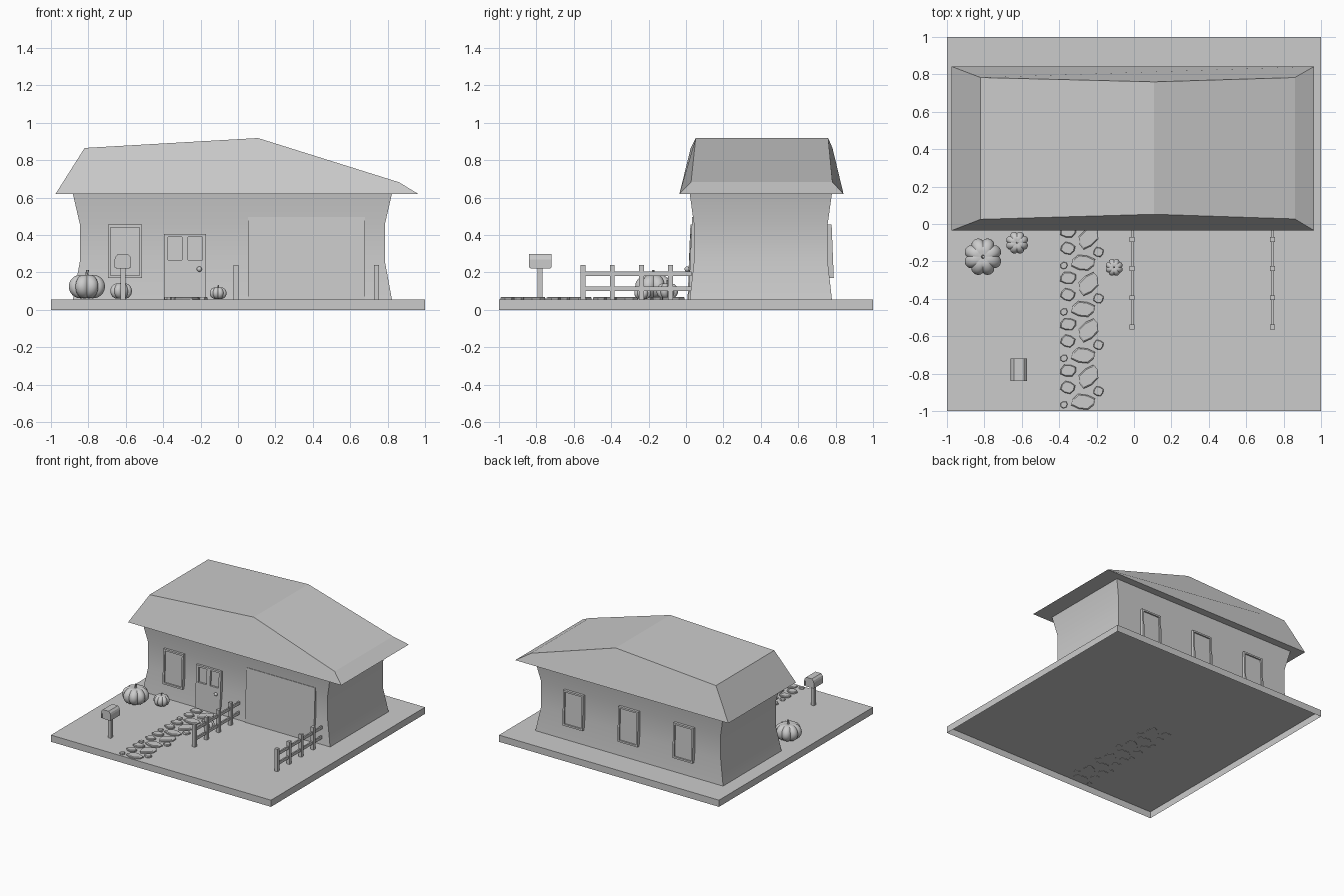
import bpy, bmesh, math
from math import sin, cos, pi

if "Cube" in bpy.data.objects:
    bpy.data.objects.remove(bpy.data.objects["Cube"])

G = 0.055  # lawn height


def make(name, verts, faces, smooth=None):
    me = bpy.data.meshes.new(name)
    me.from_pydata(verts, [], faces)
    bm = bmesh.new()
    bm.from_mesh(me)
    bmesh.ops.recalc_face_normals(bm, faces=bm.faces)
    bm.to_mesh(me)
    bm.free()
    if smooth:
        me.polygons.foreach_set("use_smooth", [True] * len(me.polygons))
        me.set_sharp_from_angle(angle=math.radians(smooth))
    ob = bpy.data.objects.new(name, me)
    bpy.context.collection.objects.link(ob)
    return ob


def loft(name, rings, cap_start=True, cap_end=True, smooth=None):
    n = len(rings[0])
    verts = [v for r in rings for v in r]
    faces = [(i * n + j, i * n + (j + 1) % n, (i + 1) * n + (j + 1) % n, (i + 1) * n + j)
             for i in range(len(rings) - 1) for j in range(n)]
    if cap_start:
        faces.append(tuple(range(n))[::-1])
    if cap_end:
        faces.append(tuple(range(len(verts) - n, len(verts))))
    return make(name, verts, faces, smooth)


def rect(x0, x1, y0, y1, z):
    return [(x0, y0, z), (x1, y0, z), (x1, y1, z), (x0, y1, z)]


def box(name, x0, x1, y0, y1, z0, z1, lean=0.0):
    # lean moves the box in y as it rises
    h = lean * (z1 - z0)
    return loft(name, [rect(x0, x1, y0, y1, z0), rect(x0, x1, y0 + h, y1 + h, z1)])


def panel(name, x0, x1, z0, z1, y, depth, zref, lean):
    # slab on a leaning facade; y is its outer face at height zref
    ya = y + lean * (z0 - zref)
    return box(name, x0, x1, *sorted((ya, ya + depth)), z0, z1, lean)


# Ground tray, open underneath
loft("ground", [rect(-1, 1, -1, 1, 0), rect(-1, 1, -1, 1, G)], cap_start=False)

# Waisted walls
loft("walls", [rect(-0.883 + i, 0.823 - i, 0.02 + i * .6, 0.78 - i * .6, z)
               for i, z in ((0, G), (.037, .255), (.037, .46), (0, .62))],
     cap_start=False, cap_end=False, smooth=40)

# Roof: eave rectangle rising to a bent ridge deck
eave = [(-0.975, .62), (0.963, .62)]
f = [(-0.82, .025, .865), (0.107, .052, .918), (0.86, .027, .682)]
b = [(-0.82, .783, .865), (0.107, .76, .918), (0.86, .783, .682)]
make("roof", rect(-0.975, 0.963, -0.035, 0.842, .62) + f + b,
     [(0, 3, 2, 1), (0, 1, 6, 5, 4), (3, 7, 8, 9, 2), (1, 2, 9, 6),
      (0, 4, 7, 3), (4, 5, 8, 7), (5, 6, 9, 8)])


# Windows: frame of four bars with a recessed pane
def window(name, xc, y, side):
    w, z0, z1, t = .091, .17, .455, .014
    lean = .04 * side
    a = (y, .03 * side, z0, lean)
    panel(name + "_frame_left", xc - w, xc - w + t, z0, z1, *a)
    panel(name + "_frame_right", xc + w - t, xc + w, z0, z1, *a)
    panel(name + "_frame_bottom", xc - w + t, xc + w - t, z0, z0 + t, *a)
    panel(name + "_frame_top", xc - w + t, xc + w - t, z1 - t, z1, *a)
    panel(name + "_pane", xc - w + t, xc + w - t, z0 + t, z1 - t,
          y + .012 * side, .012 * side, z0, lean)


window("front_window", -0.604, .012, 1)
for i, x in enumerate((.48, -.02, -.52)):
    window(f"back_window_{i}", x, .79, -1)

# Garage door
panel("garage_door", .053, .678, G, .497, .013, .03, G, .045)

# Front door: leaf, rails around two recessed lights, knob
D = (.008, .035, G, .045)
panel("door_lower", -.396, -.171, G, .267, *D)
for nm, x0, x1 in (("left", -.396, -.374), ("middle", -.30, -.267), ("right", -.19, -.171)):
    panel("door_stile_" + nm, x0, x1, .267, .39, *D)
panel("door_top", -.396, -.171, .39, .405, *D)
panel("door_panes", -.374, -.19, .267, .39, .023, .015, G, .045)
bpy.ops.mesh.primitive_uv_sphere_add(segments=16, ring_count=8, radius=.014, location=(-.207, .006, .217))
bpy.context.object.name = "door_knob"
bpy.ops.object.shade_smooth()

# Fences on both sides of the drive
for side, x in (("left", -.01), ("right", .74)):
    for k in range(4):
        y = -.55 + .156 * k
        box(f"fence_{side}_post_{k}", x - .013, x + .013, y - .013, y + .013, G, .24)
    for nm, z in (("lower", .1), ("upper", .18)):
        box(f"fence_{side}_{nm}_rail", x - .006, x + .006, -.55, .03, z, z + .024)

# Mailbox
box("mailbox_post", -.627, -.601, -.793, -.767, G, .225)
arch = [(-.036, .22), (.036, .22), (.036, .275), (-.036, .275)]
loft("mailbox_body", [[(-.615 + x, y, z) for x, z in arch] for y in (-.832, -.725)])
lid = [(-.044, .27), (-.044, .225), (-.036, .225), (-.036, .265), (.036, .265),
       (.036, .225), (.044, .225), (.044, .27), (.039, .285), (.026, .299), (-.026, .299), (-.039, .285)]
loft("mailbox_lid", [[(-.615 + x, y, z) for x, z in lid] for y in (-.839, -.718)])


# Pumpkins: eight-lobed squashed globes with a stem
def pumpkin(name, x, y, r, h):
    rings, n, m = [], 64, 16
    for i in range(m + 1):
        p = -pi / 2 + pi * (i + .3) / (m + .6)
        ring = []
        for j in range(n):
            a = 2 * pi * j / n
            rib = 1 - .16 * (1 - abs(sin(4 * a)) ** .7)
            rr = r * cos(p) ** .8 * rib
            zz = G + h / 2 + h / 2 * sin(p) * (1 - .18 * (1 - cos(p)) ** 4) * (.9 + .1 * rib)
            ring.append((x + rr * cos(a), y + rr * sin(a), zz))
        rings.append(ring)
    loft(name, rings, smooth=45)
    loft(name + "_stem", [[(x + r * (dx + s * cos(k * pi / 3)), y + r * s * sin(k * pi / 3), G + h * z)
                           for k in range(6)]
                          for s, z, dx in ((.13, .82, 0), (.07, 1.0, 0), (.08, 1.15, .04))])


pumpkin("pumpkin_large", -.808, -.175, .102, .138)
pumpkin("pumpkin_medium", -.625, -.1, .061, .09)
pumpkin("pumpkin_small", -.106, -.232, .047, .068)


# Stone path: one group of stones repeated towards the front
def stone(name, x, y, rx, ry, rot, n):
    def ring(s, z):
        pts = []
        for k in range(n):
            a = 2 * pi * (k + .5) / n
            w = s * (1 + .07 * sin(3 * k + n))
            u, v = rx * w * cos(a), ry * w * sin(a)
            pts.append((x + u * cos(rot) - v * sin(rot), max(-1, y + u * sin(rot) + v * cos(rot)), z))
        return pts
    loft(name, [ring(1, G - .003), ring(1, G + .009), ring(.86, G + .014)])


group = [("tilted", -.243, -.073, .068, .046, .9, 8), ("wide", -.272, -.207, .066, .043, 0, 8),
         ("left_a", -.352, -.04, .045, .034, .1, 8), ("left_b", -.354, -.13, .04, .034, -.1, 8),
         ("chip", -.375, -.222, .021, .019, .5, 7), ("right", -.19, -.15, .028, .027, 0, 8)]
for k in range(4):
    for nm, x, y, rx, ry, rot, n in group:
        stone(f"stone_{nm}_{k}", x, y - .248 * k, rx, ry, rot, n)
